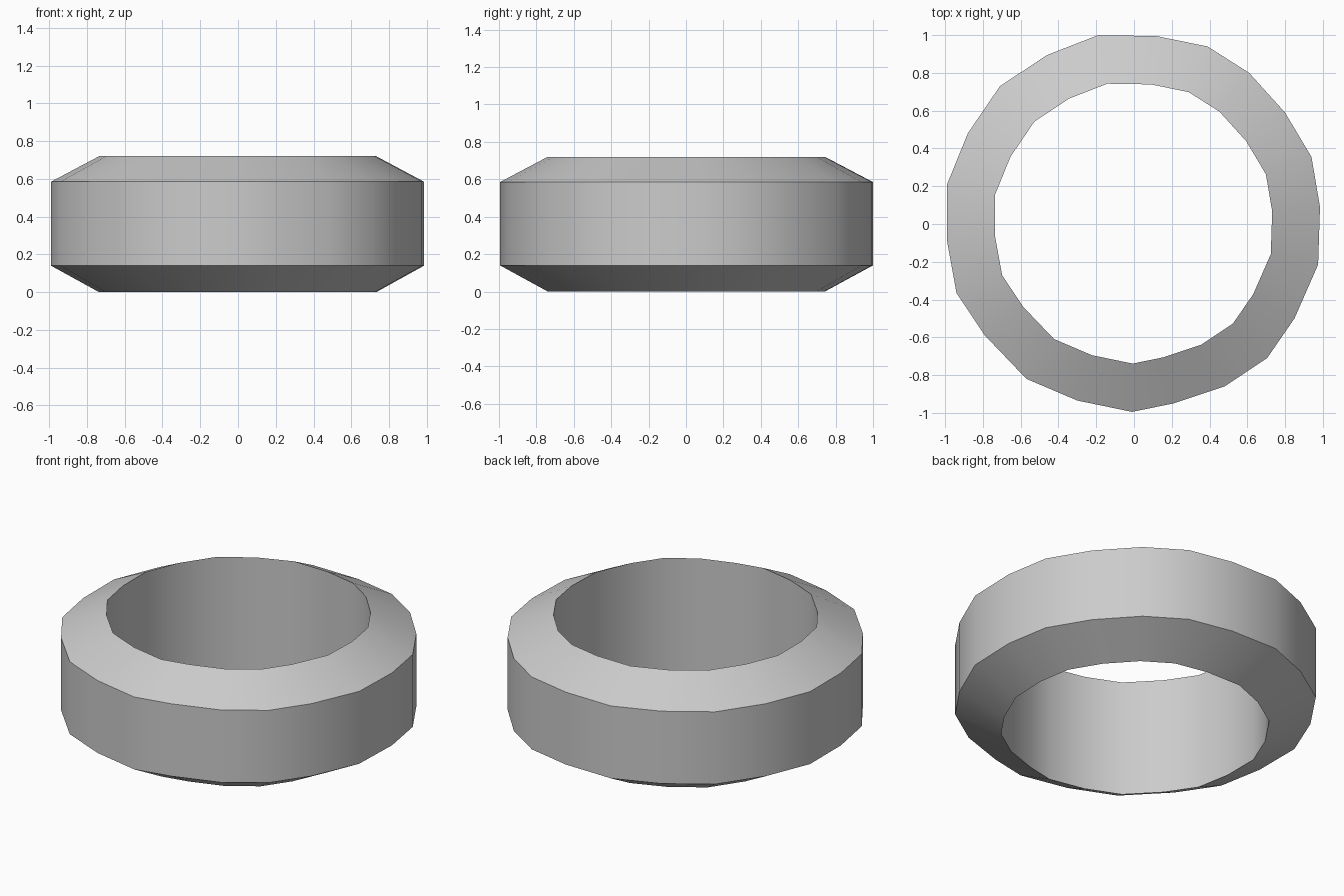
import bpy, bmesh, math

if "Cube" in bpy.data.objects:
    bpy.data.objects.remove(bpy.data.objects["Cube"])

# Slightly irregular 22-sided outline of the ring, seen from above
outline = [(-0.19, 1.0), (-0.46, 0.895), (-0.71, 0.73), (-0.88, 0.48), (-0.99, 0.21),
           (-0.99, -0.09), (-0.94, -0.365), (-0.79, -0.59), (-0.57, -0.82),
           (-0.30, -0.935), (-0.01, -0.995), (0.21, -0.95), (0.48, -0.86),
           (0.705, -0.71), (0.85, -0.50), (0.975, -0.215), (0.985, 0.09),
           (0.94, 0.355), (0.80, 0.59), (0.61, 0.80), (0.39, 0.94), (0.12, 0.995)]

# Cross-section: (scale of the outline, height), closed loop
INNER = 0.743
section = [(INNER, 0.0), (1.0, 0.14), (1.0, 0.585), (INNER, 0.72)]

bm = bmesh.new()
rings = [[bm.verts.new((x * s, y * s, z)) for x, y in outline] for s, z in section]
n = len(outline)

# Lower bevel, outer wall, upper bevel and straight bore
for k, ring in enumerate(rings):
    above = rings[(k + 1) % len(rings)]
    for i in range(n):
        j = (i + 1) % n
        bm.faces.new((ring[i], ring[j], above[j], above[i]))
bmesh.ops.recalc_face_normals(bm, faces=bm.faces)

mesh = bpy.data.meshes.new("bevelled_ring")
bm.to_mesh(mesh)
bm.free()
ring_obj = bpy.data.objects.new("bevelled_ring", mesh)
bpy.context.collection.objects.link(ring_obj)

# Smooth around the ring, sharp at the bevel edges
bpy.context.view_layer.objects.active = ring_obj
ring_obj.select_set(True)
bpy.ops.object.shade_smooth_by_angle(angle=math.radians(40))
